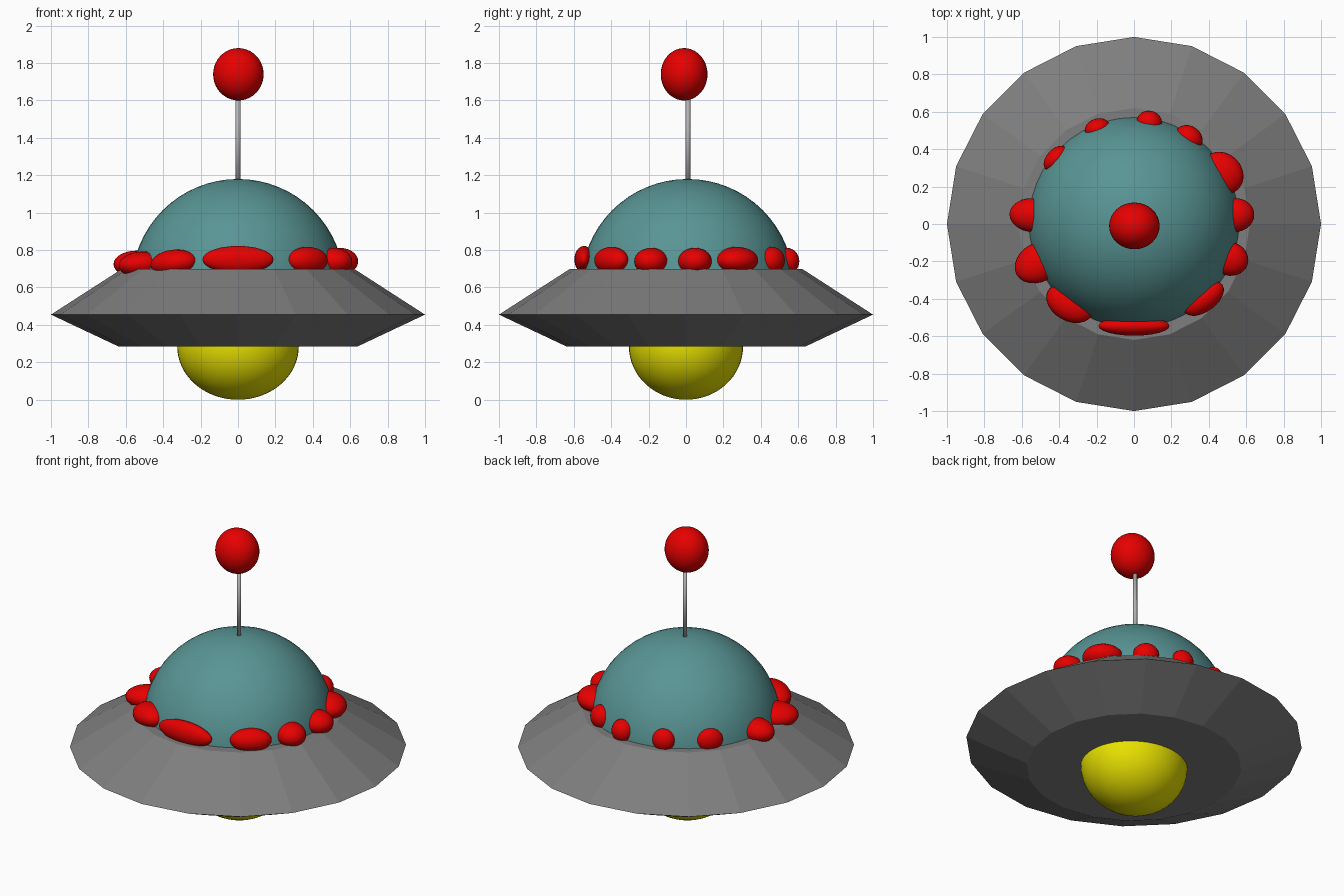
import bpy, bmesh
from math import radians, cos, sin

if "Cube" in bpy.data.objects:
    bpy.data.objects.remove(bpy.data.objects["Cube"])


def material(name, rgb):
    m = bpy.data.materials.new(name)
    m.diffuse_color = (*rgb, 1)
    m.use_nodes = True
    m.node_tree.nodes["Principled BSDF"].inputs["Base Color"].default_value = m.diffuse_color
    return m


RED = material("red", (0.8, 0.0, 0.0))
TEAL = material("teal", (0.1, 0.3, 0.3))
YELLOW = material("yellow", (0.8, 0.75, 0.0))
DARK = material("dark_grey", (0.21, 0.21, 0.21))
MID = material("mid_grey", (0.45, 0.45, 0.45))


def finish(name, bm, mat=None, smooth=True):
    me = bpy.data.meshes.new(name)
    bm.to_mesh(me)
    bm.free()
    me.polygons.foreach_set("use_smooth", [smooth] * len(me.polygons))
    if mat:
        me.materials.append(mat)
    ob = bpy.data.objects.new(name, me)
    bpy.context.collection.objects.link(ob)
    return ob


def ellipsoid(name, loc, radii, mat, yaw=0, roll=0, segs=32, rings=20, cut=None):
    bm = bmesh.new()
    bmesh.ops.create_uvsphere(bm, u_segments=segs, v_segments=rings, radius=1)
    if cut is not None:  # keep only the part above the given local height
        bmesh.ops.bisect_plane(bm, geom=bm.verts[:] + bm.edges[:] + bm.faces[:],
                               plane_co=(0, 0, cut), plane_no=(0, 0, 1), clear_inner=True)
    ob = finish(name, bm, mat)
    ob.location, ob.scale = loc, radii
    ob.rotation_euler = (0, radians(roll), radians(yaw))
    return ob


# Twenty-sided saucer from a three-point profile
bm = bmesh.new()
N = 20
rings = [[bm.verts.new((r * cos(radians(i * 360 / N)), r * sin(radians(i * 360 / N)), z))
          for i in range(N)] for r, z in [(0.64, 0.285), (1.0, 0.455), (0.62, 0.70)]]
for a, b in zip(rings, rings[1:]):
    for i in range(N):
        j = (i + 1) % N
        bm.faces.new((a[i], a[j], b[j], b[i]))
bm.faces.new(rings[0][::-1])
bm.faces.new(rings[-1])
finish("saucer_hull", bm, DARK, smooth=False)

# Cockpit dome and lower thruster bulb
ellipsoid("cockpit_dome", (0, 0.008, 0.611), (0.569, 0.569, 0.569), TEAL,
          segs=48, rings=32, cut=0)
ellipsoid("thruster_bulb", (0, 0, 0.285), (0.325, 0.305, 0.285), YELLOW,
          segs=48, rings=32)

# Antenna
bm = bmesh.new()
bmesh.ops.create_cone(bm, cap_ends=True, segments=16, radius1=0.013, radius2=0.013, depth=0.5)
rod = finish("antenna_rod", bm, MID)
rod.location = (0, 0.01, 1.38)
ellipsoid("antenna_ball", (0.002, -0.01, 1.74), (0.135, 0.125, 0.14), RED)

# Uneven ring of lights: angle, outer radius, half width, yaw, height, roll
LIGHTS = [
    (81.5, 0.612, 0.070, -10, 0.74, 0), (57.5, 0.610, 0.078, -34, 0.745, 0),
    (30, 0.650, 0.122, -45, 0.745, 0), (5, 0.645, 0.090, -85, 0.74, 0),
    (-20, 0.645, 0.090, 72, 0.74, 0), (-47, 0.615, 0.125, 36, 0.745, 0),
    (-90, 0.597, 0.190, 0, 0.75, 0), (-129, 0.640, 0.135, -30, 0.73, -6),
    (-158, 0.685, 0.105, -62, 0.72, -6), (175, 0.668, 0.090, 86, 0.725, 0),
    (140, 0.595, 0.080, 47, 0.74, 0), (111, 0.600, 0.070, 20, 0.74, 0),
]
for k, (ang, outer, half, yaw, z, roll) in enumerate(LIGHTS, 1):
    c = 0.545
    a = radians(ang)
    ellipsoid(f"rim_light_{k}", (c * cos(a), c * sin(a), z), (half, outer - c, 0.072), RED,
              yaw, roll, segs=24, rings=14)
